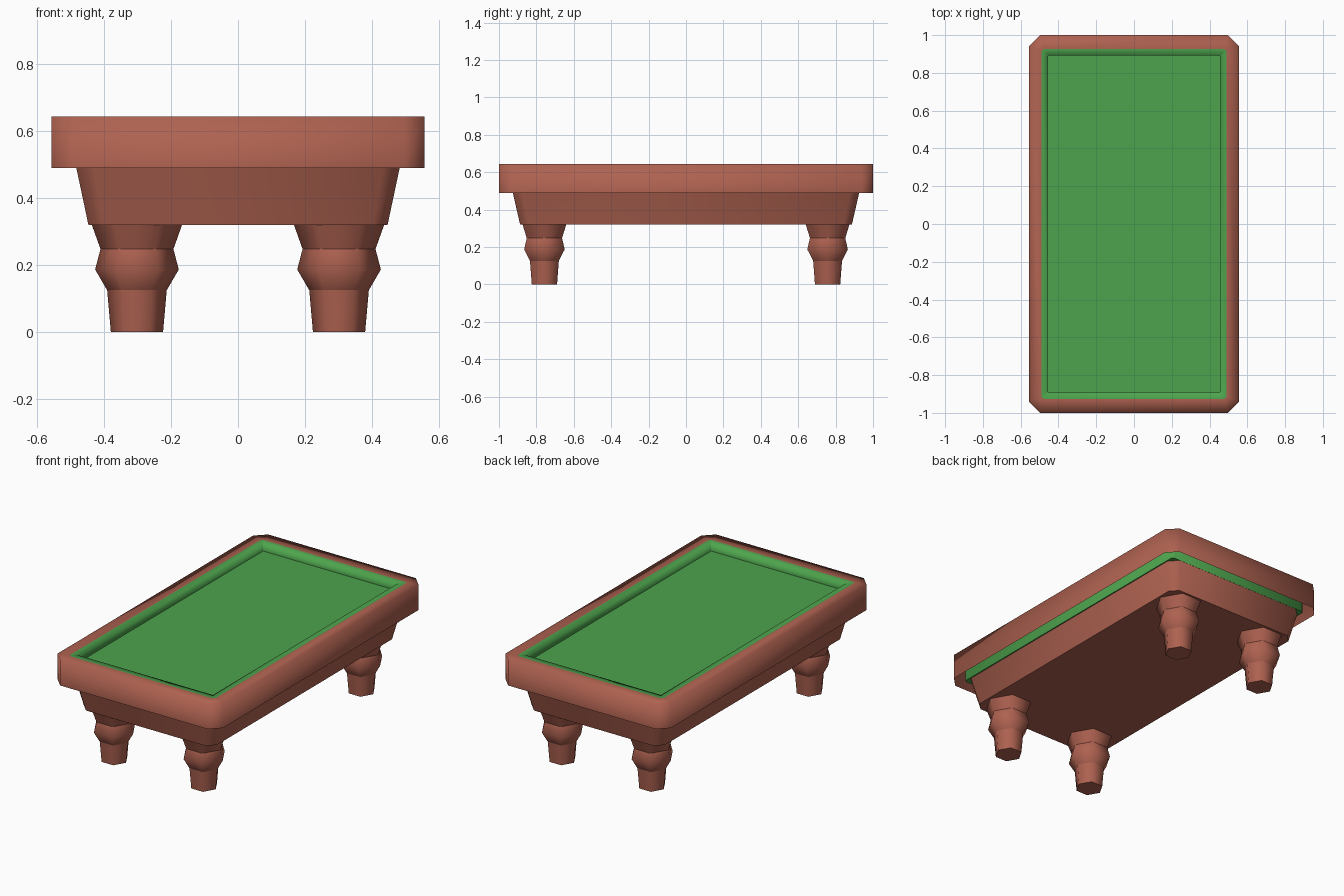
import bpy, bmesh, math

if "Cube" in bpy.data.objects:
    bpy.data.objects.remove(bpy.data.objects["Cube"])


def material(name, rgb):
    m = bpy.data.materials.new(name)
    m.diffuse_color = (*rgb, 1.0)
    m.use_nodes = True
    m.node_tree.nodes["Principled BSDF"].inputs["Base Color"].default_value = m.diffuse_color
    return m


WOOD = material("red brown wood", (0.42, 0.12, 0.08))
FELT = material("green felt", (0.075, 0.37, 0.075))


def octagon(hx, hy, c, z):
    """Rectangle outline with chamfered corners, counter-clockwise."""
    return [(hx, -hy + c, z), (hx, hy - c, z), (hx - c, hy, z), (-hx + c, hy, z),
            (-hx, hy - c, z), (-hx, -hy + c, z), (-hx + c, -hy, z), (hx - c, -hy, z)]


def hexagon(cx, cy, r, z):
    return [(cx + r * math.cos(i * math.pi / 3), cy + r * math.sin(i * math.pi / 3), z)
            for i in range(6)]


def loft(name, outlines, mat, sharp=(), cap_start=False, cap_end=False):
    """Skin a list of outlines; rings listed in sharp get hard edges."""
    bm = bmesh.new()
    rings = [[bm.verts.new(p) for p in o] for o in outlines]
    n = len(rings[0])
    for a, b in zip(rings, rings[1:]):
        for i in range(n):
            j = (i + 1) % n
            bm.faces.new((a[i], a[j], b[j], b[i]))
    if cap_start:
        bm.faces.new(rings[0][::-1])
    if cap_end:
        bm.faces.new(rings[-1])
    for f in bm.faces:
        f.smooth = True
    for k in sharp:
        for i in range(n):
            e = bm.edges.get((rings[k][i], rings[k][(i + 1) % n]))
            e.smooth = False
    me = bpy.data.meshes.new(name)
    bm.to_mesh(me)
    bm.free()
    me.materials.append(mat)
    ob = bpy.data.objects.new(name, me)
    bpy.context.collection.objects.link(ob)
    return ob


# Wooden rail: hollow underneath, outer wall and flat top
loft("rail", [octagon(0.557, 1.0, 0.06, 0.49),
              octagon(0.557, 1.0, 0.06, 0.645),
              octagon(0.49, 0.927, 0.012, 0.645)], WOOD)

# Felt bed: outer wall hidden in the rail, cushion lip, sunken playing surface
loft("felt_bed", [octagon(0.49, 0.927, 0.012, 0.49),
                  octagon(0.49, 0.927, 0.012, 0.645),
                  octagon(0.455, 0.891, 0.003, 0.645),
                  octagon(0.455, 0.891, 0.003, 0.597)],
     FELT, sharp=(0, 1, 3), cap_start=True, cap_end=True)

# Tapered apron under the rail
loft("apron", [octagon(0.447, 0.887, 0.045, 0.32),
               octagon(0.483, 0.926, 0.05, 0.49)],
     WOOD, sharp=(0,), cap_start=True)

# Turned six-sided legs
LEG = [(0.078, 0), (0.089, 0.125), (0.125, 0.187), (0.109, 0.248), (0.135, 0.321)]
for sy, end in ((-1, "front"), (1, "back")):
    for sx, side in ((-1, "left"), (1, "right")):
        loft(f"{end}_{side}_leg",
             [hexagon(sx * 0.302, sy * 0.757, r, z) for r, z in LEG],
             WOOD, sharp=(0, 1, 3), cap_start=True)
